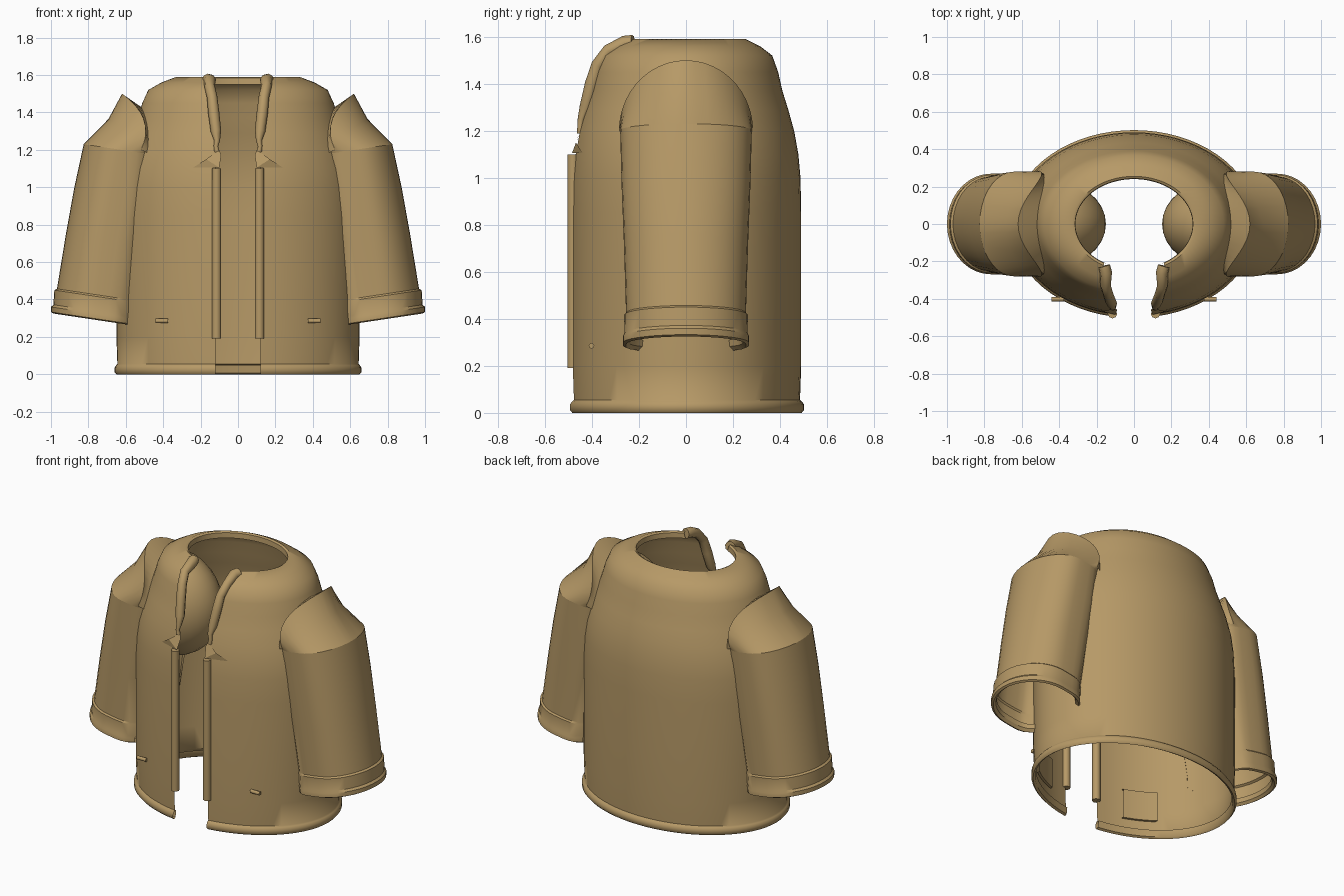
import bpy, bmesh, math
from math import sin, cos, radians, asin, sqrt, pi

if "Cube" in bpy.data.objects:
    bpy.data.objects.remove(bpy.data.objects["Cube"])

tan = bpy.data.materials.new("tan_cloth")
tan.diffuse_color = (0.47, 0.32, 0.135, 1)
tan.use_nodes = True
tan.node_tree.nodes["Principled BSDF"].inputs["Base Color"].default_value = tan.diffuse_color


def make_mesh(name, verts, faces, angle=40):
    me = bpy.data.meshes.new(name)
    me.from_pydata(verts, [], faces)
    bm = bmesh.new()
    bm.from_mesh(me)
    bmesh.ops.remove_doubles(bm, verts=bm.verts, dist=0.0005)
    bmesh.ops.recalc_face_normals(bm, faces=bm.faces)
    bm.to_mesh(me)
    bm.free()
    me.shade_smooth()
    me.set_sharp_from_angle(angle=radians(angle))
    me.materials.append(tan)
    ob = bpy.data.objects.new(name, me)
    bpy.context.collection.objects.link(ob)
    return ob


def loft(name, rings, angle=40):
    """Open grid through rings of equal length."""
    n = len(rings[0])
    faces = [(r * n + i, r * n + i + 1, (r + 1) * n + i + 1, (r + 1) * n + i)
             for r in range(len(rings) - 1) for i in range(n - 1)]
    return make_mesh(name, [p for ring in rings for p in ring], faces, angle)


def tube(name, pts, radii):
    """Round cord along points, with capped ends."""
    cu = bpy.data.curves.new(name, 'CURVE')
    cu.dimensions = '3D'
    cu.bevel_depth = 1.0
    cu.bevel_resolution = 2
    cu.use_fill_caps = True
    sp = cu.splines.new('POLY')
    sp.points.add(len(pts) - 1)
    for p, co, r in zip(sp.points, pts, radii):
        p.co = (*co, 1)
        p.radius = r
    sp.use_smooth = True
    cu.materials.append(tan)
    bpy.context.collection.objects.link(bpy.data.objects.new(name, cu))


# Body: elliptical rings (z, x radius, y radius) left open along the front
body = [(0.05, .632, .472), (0.008, .638, .478), (0, .65, .492), (.012, .66, .502),
        (.035, .66, .502), (.048, .652, .494), (.055, .645, .485), (.2, .65, .49),
        (.5, .65, .49), (.85, .65, .49), (1.0, .642, .487), (1.1, .628, .478),
        (1.2, .598, .46), (1.29, .563, .435), (1.37, .535, .41), (1.45, .512, .392),
        (1.52, .48, .367), (1.56, .41, .315), (1.59, .33, .255), (1.583, .315, .243),
        (1.55, .313, .24)]
rings = []
for z, rx, ry in body:
    gap = .12 + max(0, z - 1.45) * .3
    f0 = asin(gap / rx)
    rings.append([(rx * sin(f), -ry * cos(f), z)
                  for f in (f0 + (2 * pi - 2 * f0) * i / 64 for i in range(65))])
loft("jacket_body", rings, 50)

# Sleeve rings (outer z, outer x, centre x, inner x, y radius), cuff roll first
sleeve = [(.365, .966, .765, .6, .235), (.338, .972, .765, .6, .24), (.325, .988, .765, .59, .255),
          (.333, 1.0, .765, .59, .269), (.36, 1.0, .765, .59, .269), (.372, .987, .765, .585, .262),
          (.45, .982, .762, .58, .263), (.457, .968, .758, .575, .255),
          (.75, .92, .72, .53, .264), (1.0, .875, .68, .49, .274), (1.23, .825, .64, .47, .28)]
angles = [radians(-140 + 10 * i) for i in range(29)]


def section(a, xo, cx, xi, ry):
    """Round outside, straight sides and a small curl at the open inner ends."""
    d = math.degrees(abs(a))
    if d <= 90:
        return cx + (xo - cx) * cos(a), ry * sin(a)
    f = (d - 90) / 50
    return cx + (xi - cx) * f, math.copysign(ry - .055 * f ** 5, a)


def cap_angle(a):
    """Angle along the shoulder arch for an angle around the sleeve."""
    d = math.degrees(abs(a))
    t = d * .8 if d <= 90 else 72 + (d - 90) * .36
    return math.copysign(radians(t), a)


for s, side in ((1, "left"), (-1, "right")):
    # Sleeve tube, open toward the body
    rows = []
    for zo, xo, cx, xi, ry in sleeve:
        row = []
        for a in angles:
            x, y = section(a, xo, cx, xi, ry)
            row.append((s * x, y, zo - .15 * (xo - x)))
        rows.append(row)
    loft(side + "_sleeve", rows, 32)

    # Folded shoulder cap: sleeve top, hollow, ridge, then tuck into the body
    top = rows[-1]
    ridge, hollow, tuck, inner = [], [], [], []
    for a, p in zip(angles, top):
        t = cap_angle(a)
        c = cos(t)
        q = (s * (.48 + .14 * c ** 3 + .04 * (1 - c) ** 4), .285 * sin(t), 1.2 + .3 * c)
        ridge.append(q)
        m = [(p[k] + q[k]) / 2 for k in range(3)]
        dip = .045 if p[1] > 0 else .03
        hollow.append((m[0] - s * dip * c, m[1], m[2]))
        tuck.append((s * (.475 + .03 * c), .265 * sin(t), 1.18 + .24 * c))
        inner.append((s * .46, .24 * sin(t), 1.18 + .2 * c))
    loft(side + "_shoulder_cap", [top, hollow, ridge, tuck, inner], 40)

    # Rounded armhole lining bulging into the body
    dome = []
    for j in range(9):
        u = j / 8 * pi / 2
        dome.append([(s * (.46 - .31 * sin(u)), .24 * cos(u) * cos(v),
                      1.14 + .33 * cos(u) * sin(v))
                     for v in (2 * pi * i / 24 for i in range(25))])
    loft(side + "_armhole_lining", dome, 40)

    # Front zip strip
    tube(side + "_zip_strip", [(s * .115, -.48, .19), (s * .115, -.48, 1.1)], [.025] * 2)

    # Thick collar edge cord
    tube(side + "_collar_cord",
         [(s * .113, -.45, 1.19), (s * .118, -.45, 1.22), (s * .112, -.445, 1.25),
          (s * .118, -.425, 1.3), (s * .13, -.4, 1.4), (s * .138, -.375, 1.48),
          (s * .152, -.33, 1.54), (s * .15, -.26, 1.572), (s * .16, -.225, 1.575)],
         [.014, .012, .016, .028, .03, .028, .028, .033, .033])

    # Turned-back corner at the top of the zip
    make_mesh(side + "_lapel_fold",
              [(s * .24, -.44, 1.105), (s * .17, -.468, 1.15), (s * .1, -.45, 1.2),
               (s * .09, -.46, 1.17), (s * .1, -.485, 1.105)],
              [(0, 1, 4), (1, 2, 3), (1, 3, 4)], 10)

    # Pocket tab outside and pocket bag inside
    tube(side + "_pocket_tab", [(s * .375, -.402, .285), (s * .44, -.402, .285)], [.012] * 2)
    bag = []
    for z, d in ((.3, .006), (.3, .022), (.11, .022), (.11, .006)):
        bag.append([(s * x, -(.487 - d) * sqrt(1 - (x / (.647 - d)) ** 2), z)
                    for x in (.27 + .03 * i for i in range(7))])
    loft(side + "_pocket_bag", bag, 30)
